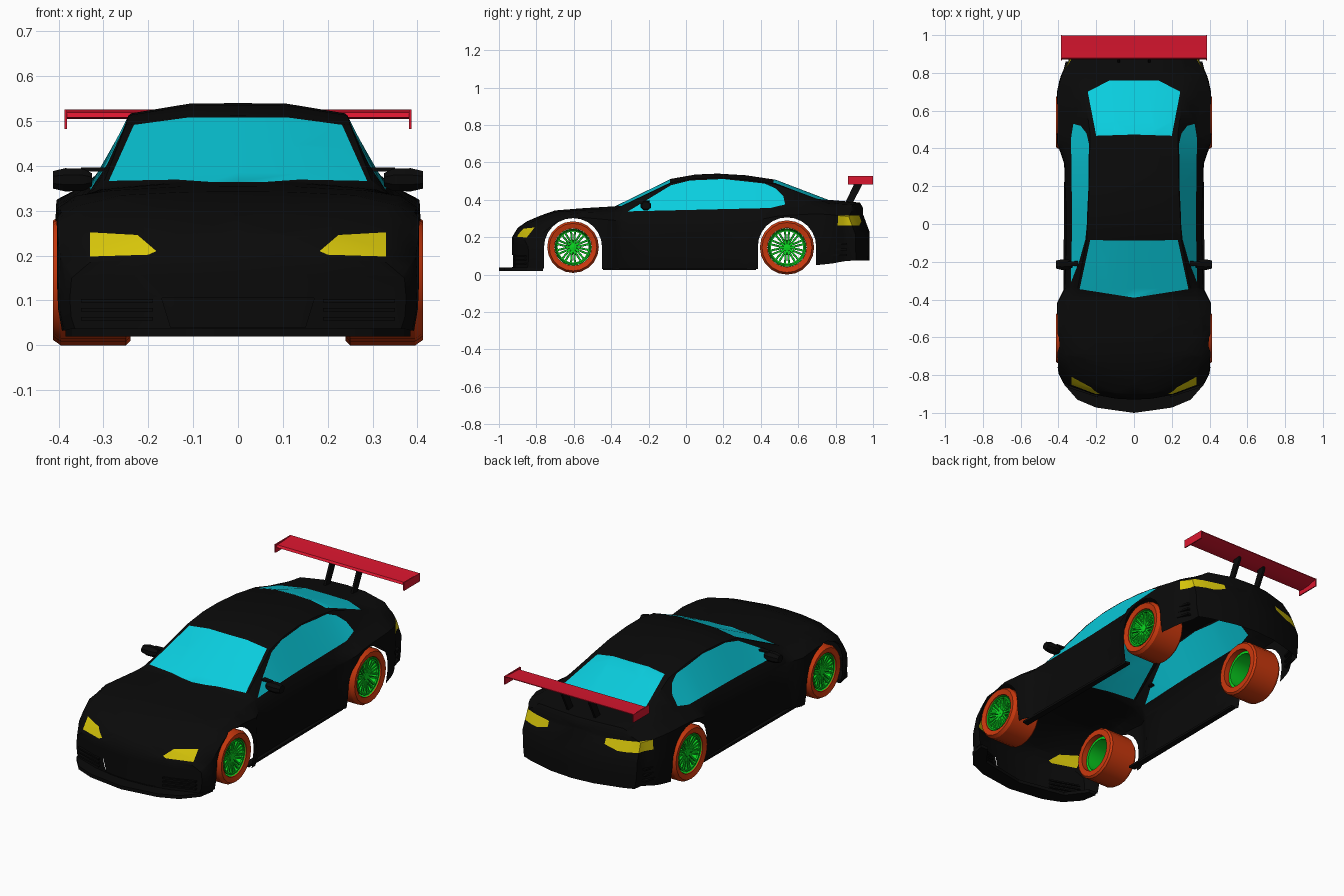
import bpy, bmesh
from math import sin, cos, pi, radians
from mathutils import Vector

if "Cube" in bpy.data.objects:
    bpy.data.objects.remove(bpy.data.objects["Cube"])

COL = {"black": (.003, .003, .003), "cyan": (.003, .62, .74), "yellow": (.68, .56, .003),
       "red": (.7, .008, .028), "orange": (.6, .04, .004), "green": (.003, .68, .015)}
MATS = {}
for k, c in COL.items():
    MATS[k] = bpy.data.materials.new(k)
    MATS[k].diffuse_color = (*c, 1)


def make(name, verts, faces, col, angle=32):
    """Right-hand half of a part, mirrored across x = 0."""
    me = bpy.data.meshes.new(name)
    me.from_pydata(verts, [], faces)
    me.materials.append(MATS[col])
    me.shade_smooth()
    me.set_sharp_from_angle(angle=radians(angle))
    ob = bpy.data.objects.new(name, me)
    bpy.context.collection.objects.link(ob)
    mod = ob.modifiers.new("mirror", 'MIRROR')
    mod.merge_threshold = .0005
    return ob


def prism(name, outline, axis, lo, hi, col):
    """Extrude a 2D outline: (y,z) along x, or (x,y) along z."""
    n = len(outline)
    put = (lambda p, h: (h, p[0], p[1])) if axis == 'x' else (lambda p, h: (p[0], p[1], h))
    v = [put(p, h) for h in (lo, hi) for p in outline]
    f = [tuple(range(n))[::-1], tuple(range(n, 2 * n))]
    f += [(i, (i + 1) % n, n + (i + 1) % n, n + i) for i in range(n)]
    ob = make(name, v, f, col, 20)
    bm = bmesh.new()
    bm.from_mesh(ob.data)
    bmesh.ops.recalc_face_normals(bm, faces=bm.faces)
    bm.to_mesh(ob.data)
    bm.free()


def curve(pts, y):
    for (a, p), (b, q) in zip(pts, pts[1:]):
        if y <= b:
            return p + (q - p) * max(0, (y - a) / (b - a))
    return pts[-1][1]


# body curves along y: top line, half width, sill, shoulder, belt, roof edge, plan bow
TOP = [(-.93, .2), (-.9, .25), (-.85, .285), (-.78, .315), (-.7, .343), (-.55, .355), (-.38, .365),
       (-.08, .512), (.05, .535), (.17, .54), (.32, .531), (.48, .507), (.76, .4), (.93, .385), (.945, .36)]
WIDTH = [(-.93, .375), (-.85, .4), (-.75, .408), (-.42, .408), (-.34, .368), (0, .362), (.33, .37),
         (.43, .41), (.7, .408), (.85, .375), (.945, .342)]
SILL = [(-.93, .035), (-.7, .03), (.38, .03), (.69, .05), (.945, .075)]
SHOULDER = [(-.93, .15), (-.85, .2), (-.7, .28), (-.55, .305), (-.38, .29), (0, .28), (.35, .285),
            (.5, .315), (.7, .325), (.945, .31)]
BELT_X = [(-.93, .33), (-.8, .35), (-.6, .37), (-.38, .338), (0, .33), (.55, .335), (.76, .33), (.945, .3)]
BELT_Z = [(-.93, .185), (-.85, .25), (-.7, .31), (-.55, .333), (-.38, .335), (0, .34), (.45, .355),
          (.6, .365), (.76, .362), (.945, .338)]
ROOF_X = [(-.93, .2), (-.7, .26), (-.38, .305), (-.08, .25), (.2, .237), (.48, .233), (.76, .27), (.945, .25)]
DROP = [(-.93, .006), (-.5, .01), (-.38, .016), (0, .022), (.48, .024), (.76, .018), (.945, .01)]
BOW = [(-.93, .1), (-.85, .06), (-.75, .02), (-.68, 0), (.78, 0), (.945, -.105)]
YS = [-.93, -.9, -.85, -.78, -.7, -.62, -.55, -.47, -.42, -.38, -.34, -.2, -.08, .05, .17, .32, .38, .43, .48,
      .55, .62, .7, .76, .8, .85, .9, .93, .945]


def place(x, y, z, i):
    push = .037 if y == YS[-1] and i <= 2 else 0          # rear bumper bulge
    return Vector((x, y + curve(BOW, y) * (x / .4) ** 2 + push, z))


def section(y):
    w, z0, zs, zt, xr = (curve(c, y) for c in (WIDTH, SILL, SHOULDER, TOP, ROOF_X))
    return [(w - .012, z0), (w - .003, z0 + .25 * (zs - z0)), (w, z0 + .6 * (zs - z0)), (w - .004, zs),
            (curve(BELT_X, y), curve(BELT_Z, y)), (xr, zt - curve(DROP, y)), (xr * .45, zt - .001), (0, zt)]


# body shell: loft of half sections
bm = bmesh.new()
secs = [section(y) for y in YS]
grid = [[bm.verts.new(place(x, y, z, i)) for i, (x, z) in enumerate(s)] for s, y in zip(secs, YS)]
for a, b in zip(grid, grid[1:]):
    for i in range(7):
        bm.faces.new((a[i], b[i], b[i + 1], a[i + 1]))
# nose and tail panels
for s, ring, y, flip in ((secs[0], grid[0], YS[0], False), (secs[-1], grid[-1], YS[-1], True)):
    rows = []
    for i in range(5):
        rows.append([ring[i] if k == 0 else ring[4 + k] if i == 4 else bm.verts.new(
            place(s[i][0] * s[4 + k][0] / s[4][0], y, s[i][1] + (s[4 + k][1] - s[4][1]) * i / 4, i))
            for k in range(4)])
    for r, t in zip(rows, rows[1:]):
        for k in range(3):
            q = (r[k + 1], r[k], t[k], t[k + 1])
            bm.faces.new(q[::-1] if flip else q)


def cut(outline, u, v, test):
    """Project a convex outline on axes u, v onto the shell; return the faces inside."""
    faces = [f for f in bm.faces if test(f.calc_center_median())]
    mid = [sum(p[j] for p in outline) / len(outline) for j in (0, 1)]
    for a, b in zip(outline, outline[1:] + outline[:1]):
        co, no = Vector((0, 0, 0)), Vector((0, 0, 0))
        co[u], co[v] = a
        no[u], no[v] = b[1] - a[1], a[0] - b[0]
        if (mid[0] - a[0]) * no[u] + (mid[1] - a[1]) * no[v] > 0:
            no.negate()
        no.normalize()
        geom = faces + list({e for f in faces for e in f.edges}) + list({w for f in faces for w in f.verts})
        res = bmesh.ops.bisect_plane(bm, geom=geom, dist=1e-5, plane_co=co, plane_no=no)['geom']
        faces = [g for g in res if isinstance(g, bmesh.types.BMFace)
                 and (g.calc_center_median() - co).dot(no) < 0]
    return faces


def panel(name, col, faces, shift=0):
    """Move faces from the shell into their own part."""
    vs = list({v for f in faces for v in f.verts})
    idx = {v: i for i, v in enumerate(vs)}
    make(name, [v.co + Vector((0, shift, 0)) for v in vs], [[idx[v] for v in f.verts] for f in faces], col)
    bmesh.ops.delete(bm, geom=faces, context='FACES')


# wheel arches
for yc, zc, r in ((-.604, .147, .155), (.54, .15, .156)):
    arch = [(yc + r * cos(pi * i / 12), zc + r * sin(pi * i / 12)) for i in range(13)]
    hole = cut(arch + [(yc - r, -.1), (yc + r, -.1)], 1, 2, lambda c: c.x > .3)
    bmesh.ops.delete(bm, geom=hole, context='FACES')

# glass
panel("side_windows", "cyan", cut([(-.31, .338), (.45, .356), (.53, .375), (.52, .42), (.48, .46), (.42, .487),
      (.2, .511), (.02, .503), (-.08, .478)], 1, 2, lambda c: c.x > .2 and c.z > .3))
panel("windscreen", "cyan", cut([(-.1, -.39), (0, -.39), (.288, -.345), (.232, -.085), (-.1, -.09)],
      0, 1, lambda c: c.z > .3))
panel("rear_window", "cyan", cut([(-.1, .477), (.2, .467), (.245, .7), (.13, .76), (-.1, .76)],
      0, 1, lambda c: c.z > .3))

# lights and grille
panel("headlights", "yellow", cut([(.182, .21), (.2, .202), (.33, .198), (.33, .252), (.224, .246)],
      0, 2, lambda c: c.y < -.7))
panel("tail_lights", "yellow", cut([(.17, .285), (.24, .262), (.39, .262), (.39, .315), (.17, .315)],
      0, 2, lambda c: c.y > .8))
panel("lower_grille", "black", cut([(-.1, .04), (.15, .04), (.17, .105), (-.1, .105)],
      0, 2, lambda c: c.y < -.85), .004)

bm.verts.ensure_lookup_table()
bmesh.ops.delete(bm, geom=[v for v in bm.verts if not v.link_faces], context='VERTS')
bm.verts.index_update()
make("body_shell", [v.co.copy() for v in bm.verts], [[v.index for v in f.verts] for f in bm.faces], "black")
bm.free()

# splitter, skirts and bumper slats
prism("front_splitter", [(0, -1), (.2, -.972), (.3, -.93), (.37, -.85), (.385, -.765), (.34, -.765),
      (.26, -.87), (0, -.92)], 'z', .02, .038, "black")
prism("side_skirt", [(.34, -.445), (.375, -.44), (.368, .37), (.34, .375)], 'z', .024, .036, "black")
for z in (.055, .075, .095):
    prism("front_slat", [(.19, -.918), (.35, -.866), (.35, -.845), (.19, -.9)], 'z', z, z + .008, "black")
for z in (.1, .13, .16):
    prism("rear_slat", [(.388, .76), (.362, .86), (.34, .86), (.37, .76)], 'z', z, z + .01, "black")

# rear wing
prism("wing_blade", [(.872, .508), (.9, .505), (.95, .509), (.998, .522), (.998, .526), (.94, .521),
      (.88, .519)], 'x', 0, .382, "red")
prism("wing_end_plate", [(.865, .482), (1, .482), (1, .526), (.865, .526)], 'x', .381, .387, "red")
prism("wing_strut", [(.845, .37), (.885, .37), (.945, .487), (.945, .512), (.9, .51), (.9, .487)],
      'x', .075, .087, "black")

# door mirrors
pod, pf = [], []
for x, sc in ((.325, .55), (.345, .95), (.385, 1), (.413, .75)):
    pod += [(x, -.215 + .03 * sc * cos(pi * (i + .5) / 4), .369 + .028 * sc * sin(pi * (i + .5) / 4))
            for i in range(8)]
for s in range(3):
    pf += [(s * 8 + i, s * 8 + (i + 1) % 8, s * 8 + 8 + (i + 1) % 8, s * 8 + 8 + i) for i in range(8)]
make("mirror_pod", pod, [f[::-1] for f in pf] + [tuple(range(8)), tuple(range(24, 32))[::-1]], "black")
prism("mirror_stalk", [(.285, -.225), (.35, -.22), (.35, -.2), (.285, -.195)], 'z', .388, .396, "black")


def lathe(name, profile, n, yc, zc, col, closed=True):
    """Spin (x, radius) points around the axle."""
    m = len(profile)
    v = [(x, yc + r * cos(2 * pi * i / n), zc + r * sin(2 * pi * i / n)) for i in range(n) for x, r in profile]
    f = [(i * m + k, i * m + (k + 1) % m, (i + 1) % n * m + (k + 1) % m, (i + 1) % n * m + k)
         for i in range(n) for k in range(m if closed else m - 1)]
    make(name, v, f, col)


# wheels
for end, yc, zc, r in (("front", -.604, .147, .138), ("rear", .54, .145, .145)):
    k = r / .139
    lathe(end + "_tyre", [(.24, .1 * k), (.24, .13 * k), (.25, r), (.395, r), (.412, .128 * k), (.405, .1 * k)][::-1],
          20, yc, zc, "orange")
    lathe(end + "_rim_barrel", [(.27, .099 * k), (.27, .086 * k), (.33, .09 * k), (.4, .098 * k)],
          24, yc, zc, "green", False)
    lathe(end + "_rim_ring", [(.39, .083 * k), (.39, .09 * k), (.4, .09 * k), (.4, .083 * k)], 24, yc, zc, "green")
    lathe(end + "_hub", [(.365, .001), (.365, .022), (.39, .02), (.392, .001)], 12, yc, zc, "green")
    sv, sf = [], []
    for i in range(20):
        a0 = 2 * pi * (i // 2) / 10
        a1 = a0 + (radians(11) if i % 2 else -radians(11))
        b = len(sv)
        for a, rad, x in ((a0, .015, .375), (a1, .088 * k, .388)):
            for dx, w in ((0, -.0055), (0, .0055), (.01, .0045), (.01, -.0045)):
                sv.append((x + dx, yc + rad * cos(a) - w * sin(a), zc + rad * sin(a) + w * cos(a)))
        sf += [(b + j, b + (j + 1) % 4, b + 4 + (j + 1) % 4, b + 4 + j) for j in range(4)]
    make(end + "_spokes", sv, sf, "green")

for m in bpy.data.materials:
    if m.users and not m.is_grease_pencil:
        m.use_nodes = True
        m.node_tree.nodes["Principled BSDF"].inputs["Base Color"].default_value = m.diffuse_color
